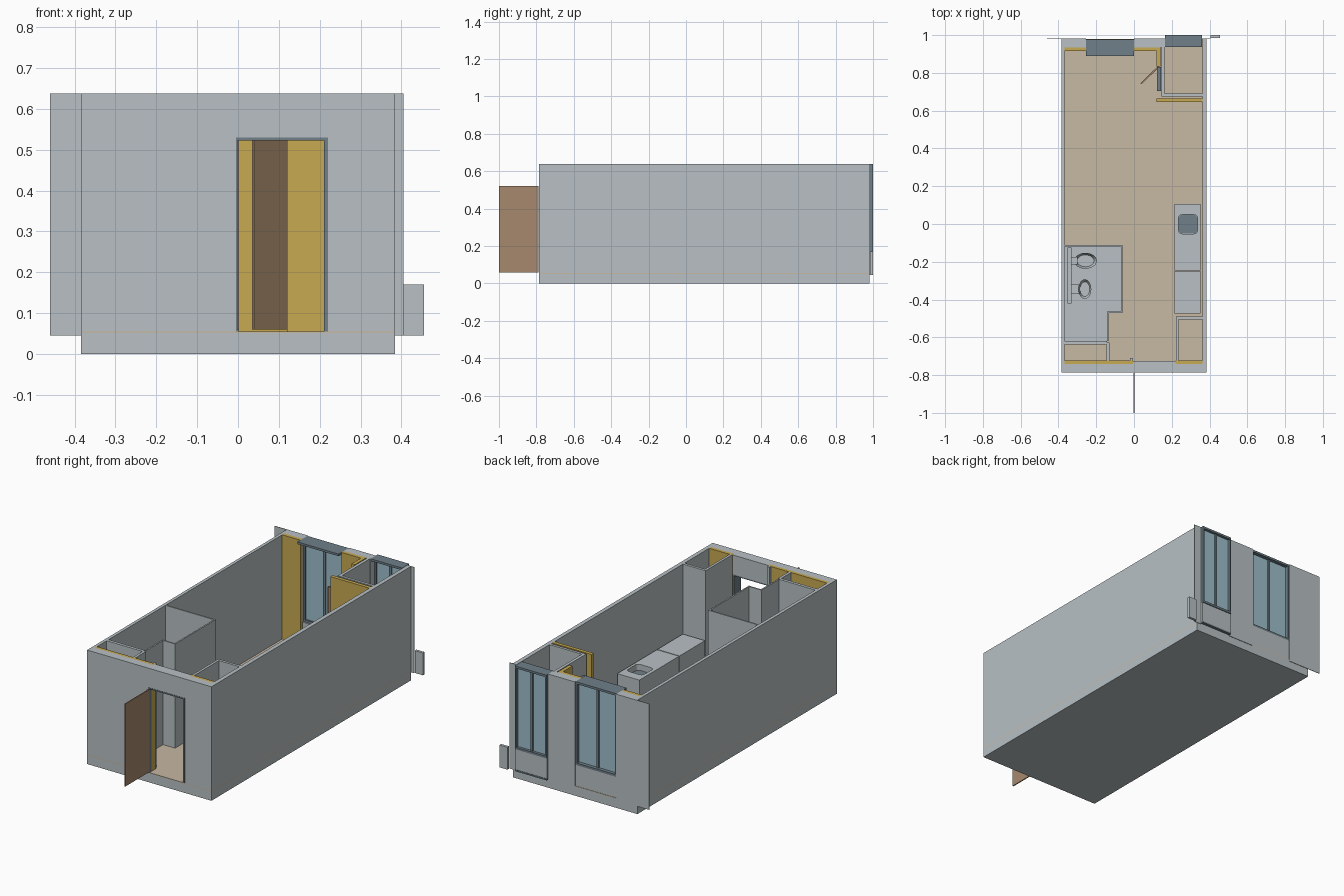
import bpy, bmesh, math
from mathutils import Matrix

if "Cube" in bpy.data.objects:
    bpy.data.objects.remove(bpy.data.objects["Cube"])


def mat(name, r, g, b):
    m = bpy.data.materials.new(name)
    m.diffuse_color = (r, g, b, 1)
    m.use_nodes = True
    m.node_tree.nodes["Principled BSDF"].inputs["Base Color"].default_value = m.diffuse_color
    return m


GREY = mat("light grey", 0.48, 0.53, 0.55)
YELLOW = mat("insulation yellow", 0.57, 0.40, 0.085)
BROWN = mat("door brown", 0.39, 0.25, 0.155)
SLATE = mat("slate frame", 0.16, 0.215, 0.25)
GLASS = mat("pale blue glass", 0.34, 0.52, 0.60)
TAN = mat("floor tan", 0.57, 0.48, 0.36)

TOP, FLOOR = 0.638, 0.055


def finish(name, bm, material):
    me = bpy.data.meshes.new(name)
    bm.to_mesh(me)
    bm.free()
    me.materials.append(material)
    ob = bpy.data.objects.new(name, me)
    bpy.context.collection.objects.link(ob)
    return ob


def box(name, x0, x1, y0, y1, z0=FLOOR, z1=TOP, m=GREY, round_corners=0):
    bm = bmesh.new()
    bmesh.ops.create_cube(bm, size=1)
    for v in bm.verts:
        v.co.x = x0 if v.co.x < 0 else x1
        v.co.y = y0 if v.co.y < 0 else y1
        v.co.z = z0 if v.co.z < 0 else z1
    if round_corners:
        up = [e for e in bm.edges if abs(e.verts[0].co.z - e.verts[1].co.z) > 1e-4]
        bmesh.ops.bevel(bm, geom=up, offset=round_corners, segments=4,
                        profile=0.5, affect='EDGES')
    return finish(name, bm, m)


def bowl(name, x, y, rx, ry, z0, z1):
    # oval basin with a recessed inside
    bm = bmesh.new()
    bmesh.ops.create_cone(bm, cap_ends=True, segments=24, radius1=0.65, radius2=1, depth=1)
    top = [f for f in bm.faces if f.normal.z > 0.9]
    bmesh.ops.inset_region(bm, faces=top, thickness=0.25)
    for v in top[0].verts:
        v.co.z -= 0.3
    bmesh.ops.transform(bm, verts=bm.verts, matrix=Matrix.Translation(
        (x, y, (z0 + z1) / 2)) @ Matrix.Diagonal((rx, ry, z1 - z0, 1)))
    return finish(name, bm, GREY)


# base slab and floor finish
box("base_slab", -0.385, 0.385, -0.785, 0.98, 0, 0.051)
box("floor", -0.385, 0.385, -0.785, 0.98, 0.051, FLOOR, TAN)

# side walls
box("left_wall", -0.385, -0.367, -0.785, 0.98)
box("right_wall", 0.362, 0.385, -0.785, 0.98)

# front wall around the entrance, with inner insulation
box("front_wall_left", -0.367, -0.005, -0.785, -0.74)
box("front_wall_right", 0.22, 0.362, -0.785, -0.74)
box("front_lintel", -0.005, 0.22, -0.785, -0.725, 0.53)
box("front_insulation_left", -0.367, -0.005, -0.74, -0.722, m=YELLOW)
box("front_insulation_right", 0.22, 0.362, -0.74, -0.722, m=YELLOW)
box("front_return_left", -0.02, -0.006, -0.722, -0.71, m=GREY)

# entrance frame and open door leaf
box("entrance_jamb_left", -0.005, 0.001, -0.787, -0.765, FLOOR, 0.53, SLATE)
box("entrance_reveal_left", -0.005, 0.001, -0.765, -0.725, FLOOR, 0.53, YELLOW)
box("entrance_jamb_right", 0.211, 0.22, -0.787, -0.725, FLOOR, 0.53, SLATE)
box("entrance_head", 0.001, 0.211, -0.787, -0.725, 0.523, 0.53, SLATE)
box("entrance_door", -0.003, 0.003, -1.0, -0.788, 0.06, 0.522, BROWN)

# rear wall piers with insulation
box("rear_pier_left", -0.367, -0.255, 0.935, 0.98)
box("rear_pier_middle", 0.0, 0.165, 0.935, 0.98)
box("rear_insulation_left", -0.367, -0.255, 0.915, 0.935, m=YELLOW)
box("rear_insulation_middle", 0.0, 0.12, 0.915, 0.935, m=YELLOW)

# thin rear cladding that runs past the side walls
for i, (a, b) in enumerate([(-0.46, -0.255), (0.0, 0.165), (0.36, 0.405)]):
    box(f"rear_cladding_{i}", a, b, 0.98, 0.983, 0.045)
box("outdoor_unit", 0.405, 0.455, 0.985, 1.0, 0.045, 0.17)


def window(name, x0, x1, y0, y1, yg):
    # head, sill, jambs, middle mullion and two panes
    w, zb = 0.009, 0.172
    mid = (x0 + x1) / 2
    box(name + "_head", x0, x1, y0, y1, TOP - 0.012, TOP, SLATE)
    box(name + "_sill", x0, x1, yg - 0.012, y1, zb, zb + 0.012, SLATE)
    for tag, a, b in (("left", x0, x0 + w), ("right", x1 - w, x1)):
        box(f"{name}_jamb_{tag}", a, b, yg - 0.012, y1, zb + 0.012, TOP - 0.012, SLATE)
    box(name + "_mullion", mid - 0.007, mid + 0.007, yg - 0.01, yg + 0.01,
        zb + 0.012, TOP - 0.012, SLATE)
    for tag, a, b in (("left", x0 + w, mid - 0.007), ("right", mid + 0.007, x1 - w)):
        box(f"{name}_pane_{tag}", a, b, yg - 0.003, yg + 0.003, zb + 0.012, TOP - 0.012, GLASS)


window("living_window", -0.255, 0.0, 0.89, 0.978, 0.955)
box("living_window_panel", -0.255, 0.0, 0.935, 0.978, FLOOR, 0.172)
window("side_room_window", 0.165, 0.36, 0.937, 1.0, 0.982)
box("side_room_window_panel", 0.165, 0.36, 0.937, 0.995, 0.056, 0.172)
box("side_room_bottom_sill", 0.165, 0.36, 0.983, 0.998, 0.048, 0.056, SLATE)

# rear side room: insulated partitions, lining and ajar door
box("side_room_partition", 0.12, 0.362, 0.645, 0.665, m=YELLOW)
box("side_room_pier", 0.12, 0.14, 0.833, 0.935, m=YELLOW)
box("side_room_lining_front", 0.145, 0.362, 0.675, 0.69)
box("side_room_lining_side", 0.145, 0.162, 0.69, 0.935)
box("side_room_door_frame", 0.122, 0.144, 0.705, 0.832, FLOOR, 0.53, SLATE)
leaf = box("side_room_door", -0.13, 0.0, -0.004, 0.004, 0.06, 0.522, BROWN)
leaf.location = (0.13, 0.833, 0)
leaf.rotation_euler.z = math.radians(44)

# bathroom: floor plate and L-shaped thin walls
t = 0.008
box("bathroom_floor", -0.367, -0.135, -0.62, -0.11, FLOOR, 0.06)
box("bathroom_floor_bay", -0.135, -0.06, -0.47, -0.11, FLOOR, 0.06)
box("bathroom_rear_wall", -0.367, -0.06, -0.11 - t, -0.11)
box("bathroom_side_wall", -0.06 - t, -0.06, -0.47, -0.11 - t)
box("bathroom_step_wall", -0.135, -0.06 - t, -0.47, -0.47 + t)
box("bathroom_entry_wall", -0.135 - t, -0.135, -0.62, -0.47 + t)
box("bathroom_front_wall", -0.367, -0.135 - t, -0.627, -0.62)

# bathroom fittings
box("plumbing_ledge", -0.352, -0.332, -0.42, -0.125, 0.06, 0.30)
bowl("toilet_bowl", -0.257, -0.195, 0.06, 0.042, 0.06, 0.15)
box("toilet_neck", -0.332, -0.30, -0.215, -0.175, 0.06, 0.15)
bowl("wash_basin", -0.26, -0.345, 0.034, 0.052, 0.18, 0.245)
box("basin_bracket", -0.332, -0.285, -0.37, -0.32, 0.20, 0.24)

# front left closet
box("closet_left_rear", -0.367, -0.13, -0.637, -0.627)
box("closet_left_side", -0.145, -0.13, -0.722, -0.637)

# front right closet
box("closet_right_rear", 0.222, 0.362, -0.505, -0.49)
box("closet_right_side", 0.222, 0.236, -0.722, -0.505)

# kitchen counter with a rounded sink, and the unit beside it
counter = box("kitchen_counter", 0.215, 0.352, -0.245, 0.105, FLOOR, 0.255)
cutter = box("sink_cutter", 0.235, 0.337, -0.052, 0.05, 0.215, 0.30, SLATE, 0.02)
cutter.hide_render = True
cutter.hide_viewport = True
cut = counter.modifiers.new("sink_hole", 'BOOLEAN')
cut.operation = 'DIFFERENCE'
cut.solver = 'EXACT'
cut.object = cutter
box("sink_bottom", 0.236, 0.336, -0.051, 0.049, 0.216, 0.222, SLATE, 0.02)
box("kitchen_unit", 0.215, 0.352, -0.475, -0.25, FLOOR, 0.255)

# floor mat
box("floor_mat", -0.205, -0.05, -0.10, 0.055, FLOOR, 0.058, TAN)
